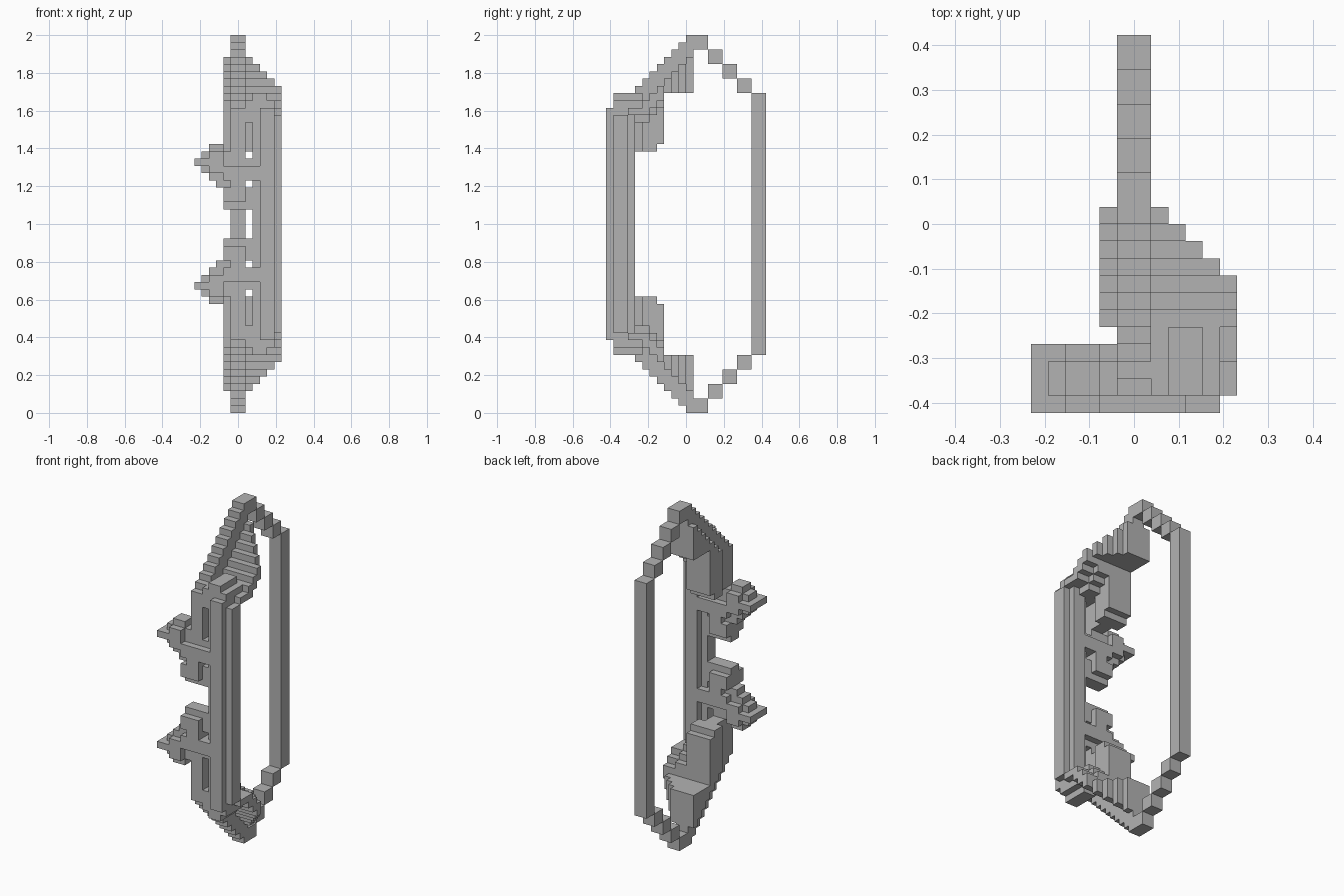
import bpy
import bmesh
import math
from mathutils import Vector

U = 2 / 52      # one block
TOP = 52        # height in blocks

cube = bpy.data.objects.get("Cube")
if cube:
    bpy.data.objects.remove(cube)

grey = bpy.data.materials.new("plain grey")
grey.use_nodes = True
colour = (0.45, 0.45, 0.45, 1)
grey.diffuse_color = colour
grey.node_tree.nodes["Principled BSDF"].inputs["Base Color"].default_value = colour


def fill(cells, x, y, z):
    """Fill a box of blocks and its copy mirrored top to bottom."""
    for i in range(*x):
        for j in range(*y):
            for k in range(*z):
                cells.add((i, j, k))
                cells.add((i, j, TOP - 1 - k))


def build(name, cells):
    """Make one object from the outer skin of a set of blocks."""
    bm = bmesh.new()
    corners = {}

    def corner(p):
        key = tuple(round(v) for v in p)
        if key not in corners:
            corners[key] = bm.verts.new(Vector(key) * U)
        return corners[key]

    for cell in sorted(cells):
        for axis in range(3):
            for side in (0, 1):
                near = list(cell)
                near[axis] += 2 * side - 1
                if tuple(near) in cells:
                    continue
                a, b = (axis + 1) % 3, (axis + 2) % 3
                ring = []
                for da, db in ((0, 0), (1, 0), (1, 1), (0, 1)):
                    p = list(cell)
                    p[axis] += side
                    p[a] += da
                    p[b] += db
                    ring.append(corner(p))
                bm.faces.new(ring if side else ring[::-1])
    bmesh.ops.dissolve_limit(bm, angle_limit=math.radians(1),
                             verts=bm.verts[:], edges=bm.edges[:])
    mesh = bpy.data.meshes.new(name)
    bm.to_mesh(mesh)
    bm.free()
    mesh.materials.append(grey)
    bpy.context.collection.objects.link(bpy.data.objects.new(name, mesh))


# Grip: upright post with notched corners
grip = set()
fill(grip, (3, 5), (-11, -7), (26, 42))
fill(grip, (2, 6), (-10, -8), (26, 41))
build("grip", grip)

# String: long post with stepped ends
string = set()
fill(string, (-1, 1), (9, 11), (26, 44))
for n in range(3):
    fill(string, (-1, 1), (7 - 2 * n, 9 - 2 * n), (44 + 2 * n, 46 + 2 * n))
build("string", string)

# Limb tips
tips = set()
fill(tips, (-1, 1), (0, 3), (50, 52))
build("limb_tips", tips)

# Ridge of each limb: stepped blade running from the tip to the hooks
ridge = set()
for y in range(-10, 1):
    low = 44 if y >= -3 else 37 if y == -4 else 36 if y >= -8 else 34
    fill(ridge, (-1, 1), (y, y + 1), (low, 52 + y))
    if y >= -6:
        fill(ridge, (-2, 2), (y, y + 1), (low, 49 + y))
build("limb_ridges", ridge)

# Shoulder of each limb: stepped slope joining the ridge to the grip
shoulder = set()
for x in range(1, 6):
    for y in range(-11, 2 - x):
        if y == -11 and x not in (3, 4):
            continue
        if y == -11:
            crown = 42
        elif x == 5:
            crown = 41 if y < -8 else 42
        else:
            crown = 43 if x in (1, 4) else 44
        if y > -7:
            crown = 0
        low = 40 + max(0, x - 2) // 2 + max(0, y + 6)
        if y >= -3:
            low = 44
        fill(shoulder, (x, x + 1), (y, y + 1), (min(low, 44), max(49 + y, crown)))
build("limb_shoulders", shoulder)

# Hooks: pointed barbs and small lobes beside the grip
hooks = set()
WIDE, CORE = (-11, -7), (-10, -8)
fill(hooks, (-6, -4), WIDE, (34, 35))
fill(hooks, (-4, -2), WIDE, (33, 36))
fill(hooks, (-2, 3), WIDE, (32, 34))
fill(hooks, (-5, -4), CORE, (33, 36))
fill(hooks, (-4, -2), CORE, (32, 37))
fill(hooks, (-3, -1), CORE, (31, 36))
fill(hooks, (-1, 3), CORE, (32, 35))
fill(hooks, (-1, 1), WIDE, (29, 32))
fill(hooks, (-2, 1), WIDE, (29, 31))
fill(hooks, (-2, 2), CORE, (28, 31))
build("hooks", hooks)
